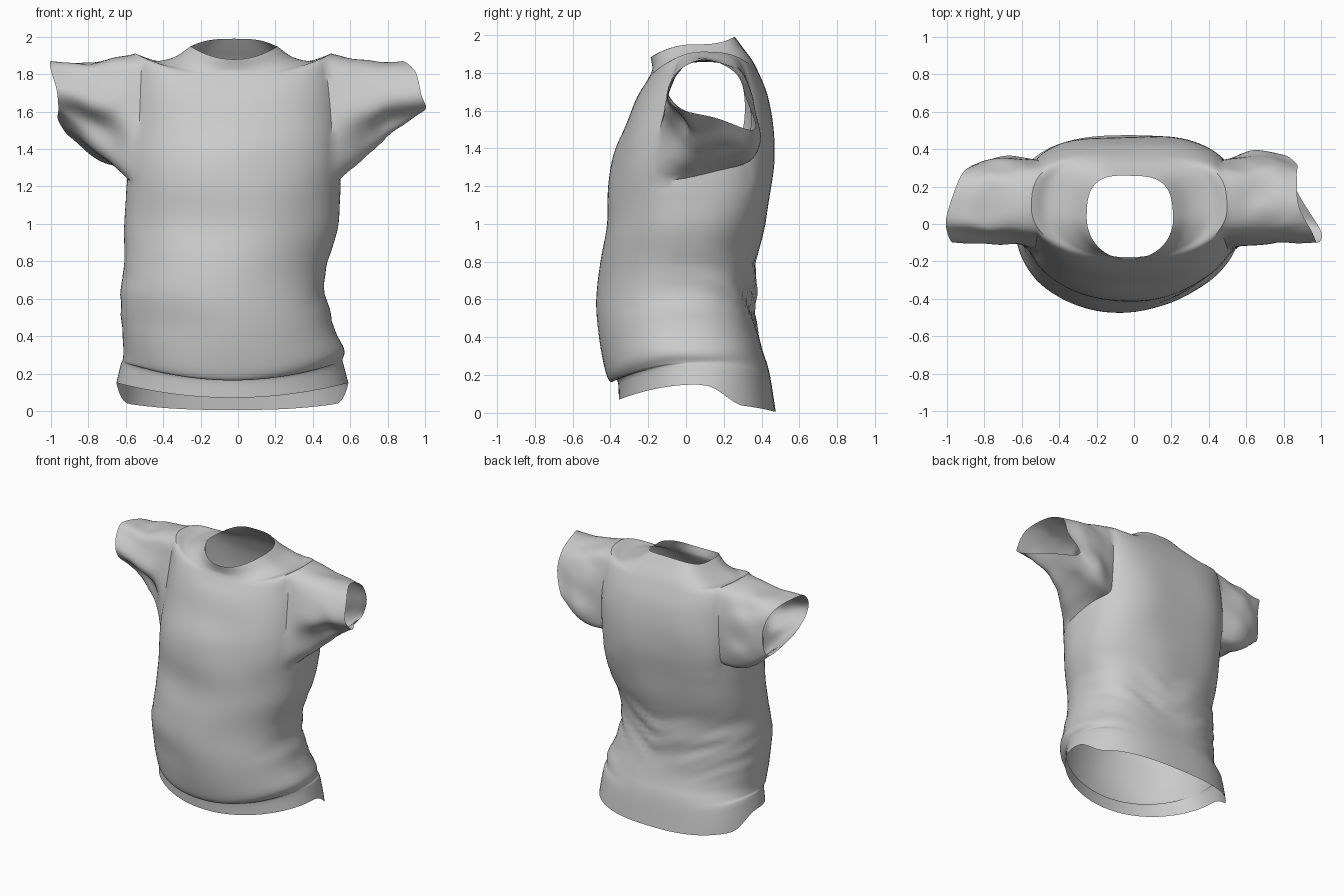
import bpy, bmesh
from math import pi, sin, cos, exp, atan2, floor
from mathutils import Vector, noise

if "Cube" in bpy.data.objects:
    bpy.data.objects.remove(bpy.data.objects["Cube"])

N, SUB, SLEEVE = 80, 5, 14         # columns, rows per ring, sleeve rings
KF, KB = 6, 8                      # armhole columns toward front and back

# Torso rings: z side, z front, z back, x left, x right, y front, y back
RINGS = [
    (.15, .07, .005, -.65, .59, -.355, .475),
    (.25, .17, .16, -.625, .565, -.365, .45),
    (.27, .165, .25, -.615, .56, -.405, .43),
    (.33, .23, .33, -.61, .57, -.435, .405),
    (.45, .42, .45, -.62, .51, -.46, .38),
    (.62, .60, .62, -.63, .47, -.475, .365),
    (.80, .80, .80, -.60, .48, -.45, .37),
    (1.0, 1.0, 1.0, -.61, .54, -.418, .42),
    (1.23, 1.2, 1.2, -.60, .55, -.41, .45),
    (1.40, 1.38, 1.36, -.60, .56, -.38, .465),
    (1.62, 1.53, 1.53, -.59, .55, -.32, .46),
    (1.79, 1.67, 1.68, -.58, .54, -.26, .43),
    (1.91, 1.76, 1.80, -.56, .52, -.205, .38),
    (1.87, 1.81, 1.87, -.46, .42, -.18, .345),
    (1.89, 1.84, 1.93, -.34, .30, -.178, .305),
    (1.95, 1.88, 1.99, -.25, .21, -.185, .265),
]
R0, R1 = 8 * SUB, 12 * SUB         # armhole bottom and top rows

# Cuff points, anticlockwise from the back (seen from the right)
CUFF_R = [(.87, .32, 1.66), (.87, .26, 1.80), (.88, .10, 1.87), (.95, -.04, 1.81),
          (.98, -.10, 1.69), (1.0, -.04, 1.61), (.88, .16, 1.56), (.80, .36, 1.50)]
CUFF_L = [(-.87, .31, 1.66), (-.93, .25, 1.82), (-1.0, .05, 1.87), (-1.0, -.04, 1.82),
          (-.97, -.10, 1.72), (-.96, -.04, 1.62), (-.96, .12, 1.55), (-.89, .28, 1.47)]


def spline(p, t, loop=False):
    """Smooth interpolation through a list of tuples."""
    n = len(p)
    i = floor(t) if loop else min(int(t), n - 2)
    f = t - i
    pick = (lambda k: p[k % n]) if loop else (lambda k: p[max(0, min(n - 1, k))])
    return [.5 * (2 * b + (c - a) * f + (2 * a - 5 * b + 4 * c - d) * f * f
                  + (3 * b - a - 3 * c + d) * f ** 3)
            for a, b, c, d in zip(pick(i - 1), pick(i), pick(i + 1), pick(i + 2))]


def power(v, p):
    return (1 if v >= 0 else -1) * abs(v) ** p


def torso_point(row, col):
    zs, zf, zb, xl, xr, yf, yb = spline(RINGS, row / SUB)
    a = 2 * pi * col / N
    s, c = sin(a), cos(a)
    upper = max(0, min(1, row / SUB - 7))
    p = .78 - .12 * upper if s > 0 else 1 - .04 * upper
    x = (xl + xr) / 2 + (xr - xl) / 2 * power(c, p)
    y = (yf + yb) / 2 + (yb - yf) / 2 * power(s, p)
    w = s * s
    if s > 0 and row < SUB:                     # hem drops quickly behind the hips
        h = min(1, s / .5)
        w += .7 * (h * h * (3 - 2 * h) - w) * (1 - row / SUB)
    z = zs + ((zb if s > 0 else zf) - zs) * w
    # soft cloth folds, with tighter creases at the lower back and waist
    amp = noise.noise(Vector((x * 2.5, y * 2.5, z * 3))) * .014
    waist = exp(-((z - .65) / .2) ** 2) * max(0, .45 + .55 * s)
    amp += waist * .028 * noise.noise(Vector((x * 3, y * 3, z * 15 - abs(x) * 8)))
    amp *= min(1, row / SUB / 4)
    return Vector((x + amp * c, y + amp * s, z))


bm = bmesh.new()

# Torso with the armhole faces left out
rows = (len(RINGS) - 1) * SUB + 1
grid = [[None] * N for _ in range(rows)]
ARMS = ((0, KF, KB, CUFF_R), (N // 2, KB, KF, CUFF_L))


def in_hole(r, c, inset):
    """inset 0 tests faces, inset 1 tests vertices strictly inside."""
    return R0 + inset <= r < R1 and any(
        inset <= (c - mid + lo) % N < lo + hi for mid, lo, hi, _ in ARMS)


for r in range(rows):
    for c in range(N):
        if not in_hole(r, c, 1):
            grid[r][c] = bm.verts.new(torso_point(r, c))
for r in range(rows - 1):
    for c in range(N):
        if not in_hole(r, c, 0):
            d = (c + 1) % N
            bm.faces.new((grid[r][c], grid[r][d], grid[r + 1][d], grid[r + 1][c]))

# Sleeves: loft from each armhole to its cuff
center = Vector((0, .10, 1.58))
for mid, lo, hi, cuff in ARMS:
    loop = [grid[R0][(mid + c) % N] for c in range(-lo, hi)]
    loop += [grid[r][(mid + hi) % N] for r in range(R0, R1)]
    loop += [grid[R1][(mid + c) % N] for c in range(hi, -lo, -1)]
    loop += [grid[r][(mid - lo) % N] for r in range(R1, R0, -1)]
    for v in loop:       # underarm seam climbs toward the back
        v.co.z += .08 * max(0, min(1, (v.co.y + .03) / .3)) * exp(-(v.co.z - 1.23) / .15)
    for _ in range(7):   # round off the armhole
        co = [v.co.copy() for v in loop]
        for i, v in enumerate(loop):
            v.co = co[i] * .5 + (co[i - 1] + co[(i + 1) % len(co)]) * .25
    start = [v.co.copy() for v in loop]
    prev = loop
    for k in range(1, SLEEVE + 1):
        t = k / SLEEVE
        w = sin(pi * t)
        ring = []
        for p in start:
            th = atan2(p.z - center.z, p.y - center.y) % (2 * pi)
            q = p.lerp(Vector(spline(cuff, th / (pi / 4), True)), t)
            fold = w * exp(-((th - 3.95) / .45) ** 2)           # crease below the front
            sag = w * exp(-((th - 5.2) / .5) ** 2)              # loose cloth under the arm
            q.y += .10 * fold + .03 * w * max(0, cos(th)) + .02 * sag
            q.z += .02 * fold - .02 * w * max(0, sin(th)) - .045 * sag
            q += Vector((0, .5, .5)) * .035 * w * noise.noise(q * 7)
            ring.append(bm.verts.new(q))
        for i in range(len(ring)):
            j = (i + 1) % len(ring)
            bm.faces.new((prev[i], prev[j], ring[j], ring[i]))
        prev = ring

mesh = bpy.data.meshes.new("shirt")
bm.to_mesh(mesh)
bm.free()
shirt = bpy.data.objects.new("shirt", mesh)
bpy.context.collection.objects.link(shirt)
bpy.context.view_layer.objects.active = shirt
shirt.select_set(True)
bpy.ops.object.shade_smooth_by_angle(angle=.7)
